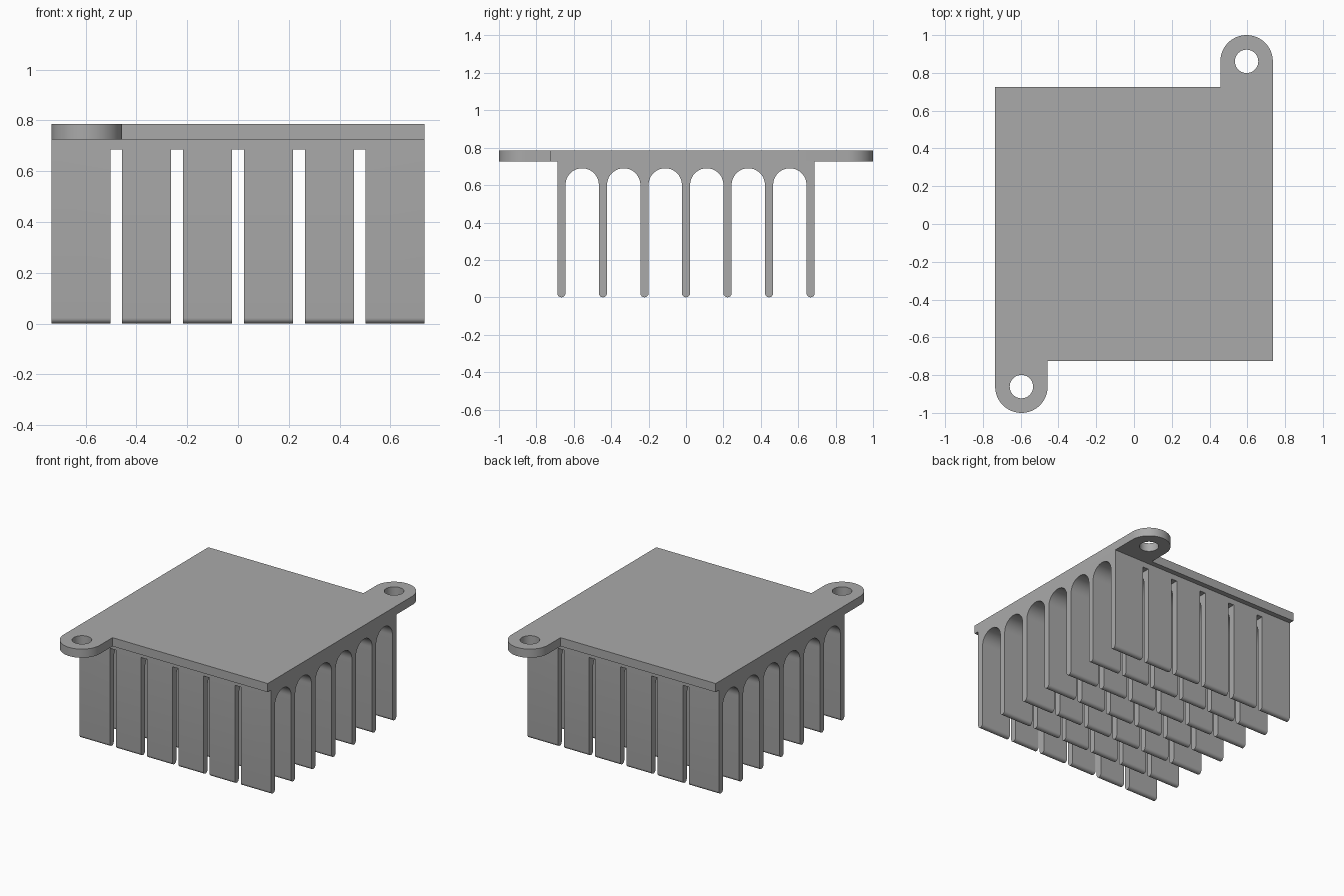
import bpy, bmesh
from math import sin, cos, pi, radians
from mathutils import Vector

cube = bpy.data.objects.get("Cube")
if cube:
    bpy.data.objects.remove(cube, do_unlink=True)

HALF_X, HALF_Y = 0.735, 0.724        # plate half sizes
TOP, UNDER = 0.785, 0.725            # plate top and underside
TAB_R, HOLE_R, TAB_Y = 0.139, 0.062, 0.861
PITCH, FIN_R = 0.222, 0.022          # fin spacing and half thickness
ARCH_R = PITCH / 2 - FIN_R
SPRING = 0.69 - ARCH_R               # height where the arches begin
SLOT_TOP, SLOT_W, SLOT_STEP = 0.685, 0.046, 0.24

metal = bpy.data.materials.new("aluminium_grey")
metal.use_nodes = True
grey = (0.4, 0.4, 0.4, 1)
metal.diffuse_color = grey
metal.node_tree.nodes["Principled BSDF"].inputs["Base Color"].default_value = grey


def arc(cx, cy, r, start, end, steps):
    angles = [radians(start + (end - start) * i / steps) for i in range(steps + 1)]
    return [(cx + r * cos(a), cy + r * sin(a)) for a in angles]


def prism(name, outlines, place, direction):
    """Extrude flat outlines, placed in space by a function, along a direction."""
    bm = bmesh.new()
    for outline in outlines:
        face = bm.faces.new([bm.verts.new(place(a, b)) for a, b in outline])
        new = bmesh.ops.extrude_face_region(bm, geom=[face])["geom"]
        verts = [v for v in new if isinstance(v, bmesh.types.BMVert)]
        bmesh.ops.translate(bm, verts=verts, vec=Vector(direction))
    bmesh.ops.recalc_face_normals(bm, faces=bm.faces)
    mesh = bpy.data.meshes.new(name)
    bm.to_mesh(mesh)
    bm.free()
    obj = bpy.data.objects.new(name, mesh)
    bpy.context.collection.objects.link(obj)
    mesh.materials.append(metal)
    return obj


def cut_and_smooth(obj, cutter):
    cutter.hide_render = True
    cutter.hide_set(True)
    mod = obj.modifiers.new("cut", "BOOLEAN")
    mod.operation, mod.solver, mod.object = "DIFFERENCE", "EXACT", cutter
    bpy.ops.object.select_all(action="DESELECT")
    obj.select_set(True)
    bpy.context.view_layer.objects.active = obj
    bpy.ops.object.modifier_apply(modifier=mod.name)
    bpy.data.objects.remove(cutter, do_unlink=True)
    bpy.ops.object.shade_smooth_by_angle(angle=radians(30))


# Base plate with a rounded mounting tab at two opposite corners
tab_x = HALF_X - TAB_R
half = [(HALF_X, -HALF_Y)] + arc(tab_x, TAB_Y, TAB_R, 0, 180, 32)
half.append((tab_x - TAB_R, HALF_Y))
outline = half + [(-x, -y) for x, y in half]
plate = prism("base_plate", [outline], lambda x, y: (x, y, UNDER), (0, 0, TOP - UNDER))

# Screw holes through the tabs
holes = [arc(s * tab_x, s * TAB_Y, HOLE_R, 0, 360, 40)[:-1] for s in (1, -1)]
cut_and_smooth(plate, prism("hole_cutter", holes, lambda x, y: (x, y, UNDER - 0.1), (0, 0, 0.3)))

# Comb profile: round-ended fins joined by arches
edge = 3 * PITCH + FIN_R
comb = [(edge, UNDER), (-edge, UNDER)]
for k in range(-3, 4):
    comb += arc(k * PITCH, FIN_R, FIN_R, 180, 360, 12)
    if k < 3:
        comb += arc((k + 0.5) * PITCH, SPRING, ARCH_R, 180, 0, 24)
fins = prism("cooling_fins", [comb], lambda y, z: (-HALF_X, y, z), (2 * HALF_X, 0, 0))

# Cross slots that divide every fin into six blades
slots = []
for k in range(-2, 3):
    a, b = k * SLOT_STEP - SLOT_W / 2, k * SLOT_STEP + SLOT_W / 2
    slots.append([(a, -0.1), (b, -0.1), (b, SLOT_TOP), (a, SLOT_TOP)])
cut_and_smooth(fins, prism("slot_cutter", slots, lambda x, z: (x, -0.8, z), (0, 1.6, 0)))
